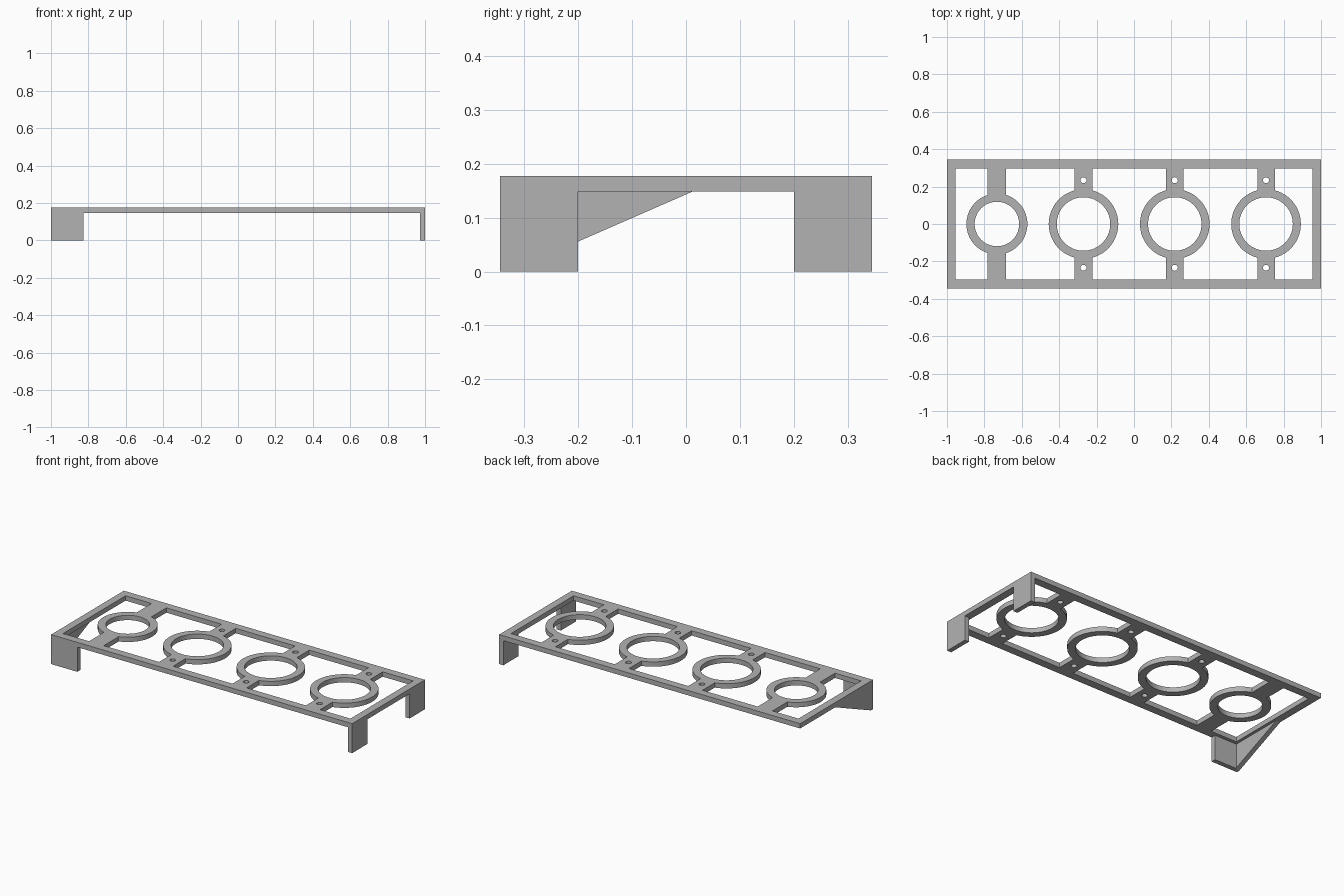
import bpy
import bmesh

if "Cube" in bpy.data.objects:
    bpy.data.objects.remove(bpy.data.objects["Cube"], do_unlink=True)

HALF_Y = 0.345          # half depth of the frame
RIM_X, RIM_Y = 0.045, 0.048
UNDER, TOP = 0.148, 0.177
WALL = 0.028            # thickness of legs and gusset

grey = bpy.data.materials.new("grey plastic")
grey.use_nodes = True
colour = (0.45, 0.45, 0.45, 1)
grey.diffuse_color = colour
grey.node_tree.nodes["Principled BSDF"].inputs["Base Color"].default_value = colour


def finish(name, bm):
    bmesh.ops.recalc_face_normals(bm, faces=bm.faces)
    mesh = bpy.data.meshes.new(name)
    bm.to_mesh(mesh)
    bm.free()
    mesh.materials.append(grey)
    obj = bpy.data.objects.new(name, mesh)
    bpy.context.collection.objects.link(obj)
    return obj


def box(name, low, high):
    bm = bmesh.new()
    bmesh.ops.create_cube(bm, size=1)
    for v in bm.verts:
        v.co = [h if c > 0 else l for c, l, h in zip(v.co, low, high)]
    return finish(name, bm)


def cylinder(name, x, y, radius, height, sides=72):
    bm = bmesh.new()
    bmesh.ops.create_cone(bm, cap_ends=True, segments=sides,
                          radius1=radius, radius2=radius, depth=height)
    bmesh.ops.translate(bm, verts=bm.verts, vec=(x, y, (UNDER + TOP) / 2))
    return finish(name, bm)


def cut(target, cutter):
    """Subtract the cutter from the target and discard it."""
    cutter.hide_render = True
    mod = target.modifiers.new("cut", 'BOOLEAN')
    mod.operation = 'DIFFERENCE'
    mod.solver = 'EXACT'
    mod.object = cutter
    bpy.context.view_layer.objects.active = target
    bpy.ops.object.modifier_apply(modifier=mod.name)
    bpy.data.objects.remove(cutter, do_unlink=True)


# Ring holders: centre x, outer radius, inner radius, bar half width, screw holes
rings = [(-0.733, 0.163, 0.119, 0.049, False)]
rings += [(x, 0.186, 0.143, 0.047, True) for x in (-0.270, 0.218, 0.706)]

# Top plate and the opening, which keeps the rings and bars as solid islands
plate = box("top_plate", (-1, -HALF_Y, UNDER), (1, HALF_Y, TOP))
opening = box("opening_cutter", (-1 + RIM_X, -HALF_Y + RIM_Y, UNDER - 0.1),
              (1 - RIM_X, HALF_Y - RIM_Y, TOP + 0.1))
for x, outer, inner, half, screws in rings:
    cut(opening, box("bar_keep", (x - half, -0.5, -0.5), (x + half, 0.5, 0.5)))
    cut(opening, cylinder("ring_keep", x, 0, outer, 0.6))
cut(plate, opening)

# Round holes in the rings and screw holes in the bars
for x, outer, inner, half, screws in rings:
    cut(plate, cylinder("ring_hole", x, 0, inner, 0.3))
    if screws:
        for y in (-0.234, 0.234):
            cut(plate, cylinder("screw_hole", x, y, 0.016, 0.3, 32))

bpy.ops.object.select_all(action='DESELECT')
plate.select_set(True)
bpy.context.view_layer.objects.active = plate
bpy.ops.object.shade_smooth_by_angle()

# Legs at the left end
box("front_left_leg", (1 - WALL, -HALF_Y, 0), (1, -0.2, UNDER))
box("back_left_leg", (1 - WALL, 0.2, 0), (1, HALF_Y, UNDER))

# Front leg at the right end, with a sloping side gusset
box("front_right_leg", (-1 + WALL, -HALF_Y, 0), (-0.826, -HALF_Y + WALL, UNDER))
profile = [(-HALF_Y, 0), (-0.327, 0), (0.012, UNDER), (-HALF_Y, UNDER)]
bm = bmesh.new()
side = bm.faces.new([bm.verts.new((-1, y, z)) for y, z in profile])
extruded = bmesh.ops.extrude_face_region(bm, geom=[side])["geom"]
bmesh.ops.translate(bm, vec=(WALL, 0, 0),
                    verts=[g for g in extruded if isinstance(g, bmesh.types.BMVert)])
finish("right_gusset", bm)
